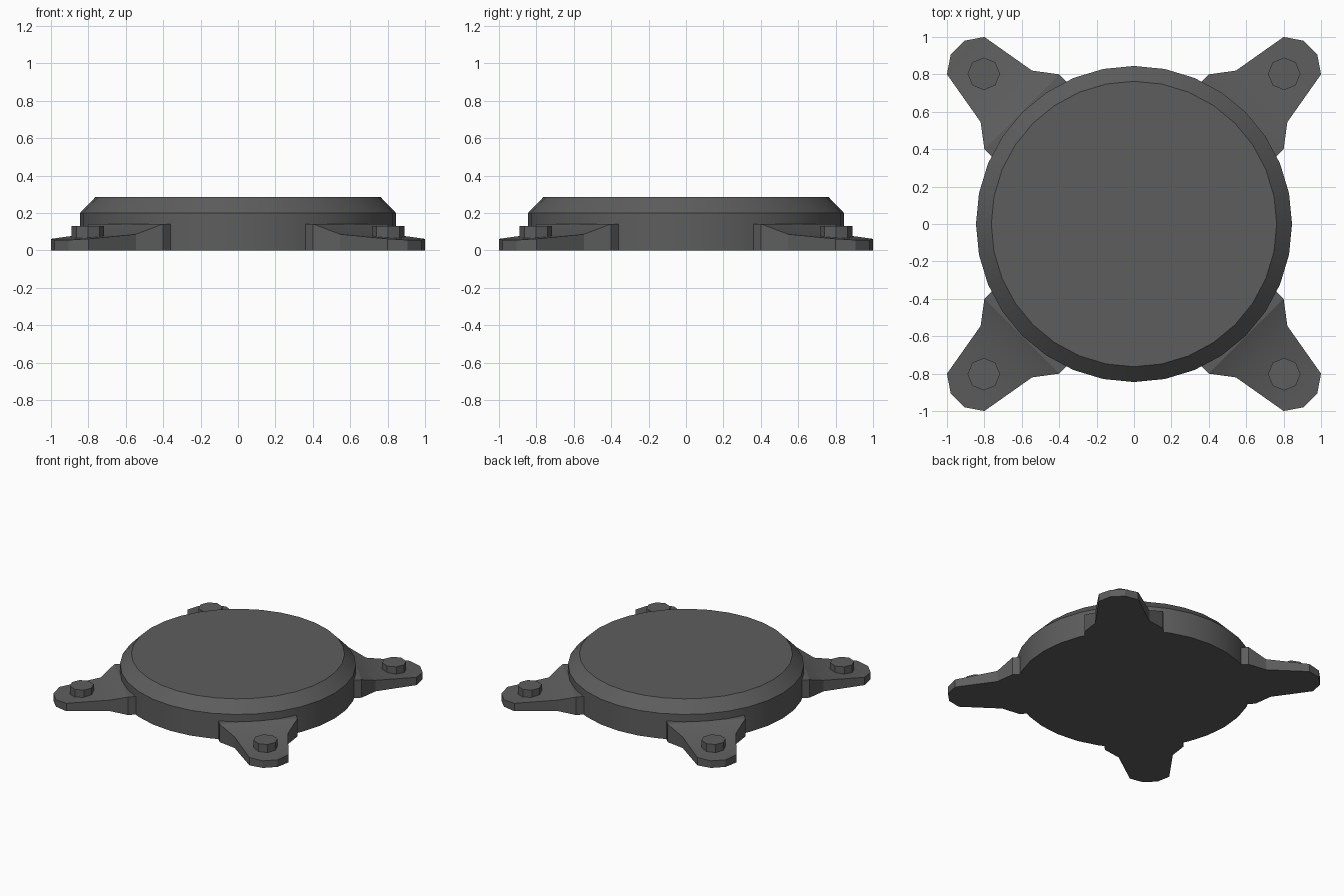
import bpy, bmesh, math

if "Cube" in bpy.data.objects:
    bpy.data.objects.remove(bpy.data.objects["Cube"])

grey = bpy.data.materials.new("dark grey")
grey.diffuse_color = (0.11, 0.11, 0.11, 1)
grey.use_nodes = True
grey.node_tree.nodes["Principled BSDF"].inputs["Base Color"].default_value = grey.diffuse_color


def make(name, bm, angle):
    bmesh.ops.recalc_face_normals(bm, faces=bm.faces)
    me = bpy.data.meshes.new(name)
    bm.to_mesh(me)
    bm.free()
    ob = bpy.data.objects.new(name, me)
    bpy.context.collection.objects.link(ob)
    me.materials.append(grey)
    bpy.ops.object.select_all(action='DESELECT')
    ob.select_set(True)
    bpy.context.view_layer.objects.active = ob
    bpy.ops.object.shade_smooth_by_angle(angle=math.radians(angle))
    return ob


def lathe(name, rings, sides, center=(0, 0), angle=30):
    """Closed solid from (radius, z) rings, with corners on the axes."""
    bm = bmesh.new()
    loops = []
    for r, z in rings:
        loops.append([bm.verts.new((center[0] + r * math.cos(2 * math.pi * i / sides),
                                    center[1] + r * math.sin(2 * math.pi * i / sides), z))
                      for i in range(sides)])
    for a, b in zip(loops, loops[1:]):
        for i in range(sides):
            j = (i + 1) % sides
            bm.faces.new((a[i], a[j], b[j], b[i]))
    bm.faces.new(loops[0])
    bm.faces.new(loops[-1])
    return make(name, bm, angle)


# Round body with bevelled rim
lathe("round_body", [(0.845, 0), (0.845, 0.2), (0.763, 0.285)], 32)

# Half outline of a foot (x, y, top height), mirrored across its diagonal
HALF = [(0.34, 0.74, 0.142), (0.40, 0.80, 0.142), (0.545, 0.82, 0.087),
        (0.80, 1.00, 0.062), (0.905, 0.98, 0.056)]


def foot(name, sx, sy):
    bm = bmesh.new()
    rows = []
    for x, y, z in HALF:
        rows.append([bm.verts.new((sx * px, sy * py, h))
                     for px, py, h in ((x, y, 0), (x, y, z), (y, x, z), (y, x, 0))])
    for a, b in zip(rows, rows[1:]):
        for i in range(4):
            j = (i + 1) % 4
            bm.faces.new((a[i], a[j], b[j], b[i]))
    bm.faces.new(rows[0])
    bm.faces.new(rows[-1])
    make(name, bm, 25)


# Four sloped feet, each with an eight-sided bolt
for sx, side in ((-1, "left"), (1, "right")):
    for sy, end in ((-1, "front"), (1, "back")):
        foot(f"foot_{end}_{side}", sx, sy)
        lathe(f"bolt_{end}_{side}", [(0.087, 0.03), (0.087, 0.13)], 8,
              (sx * 0.803, sy * 0.803))
